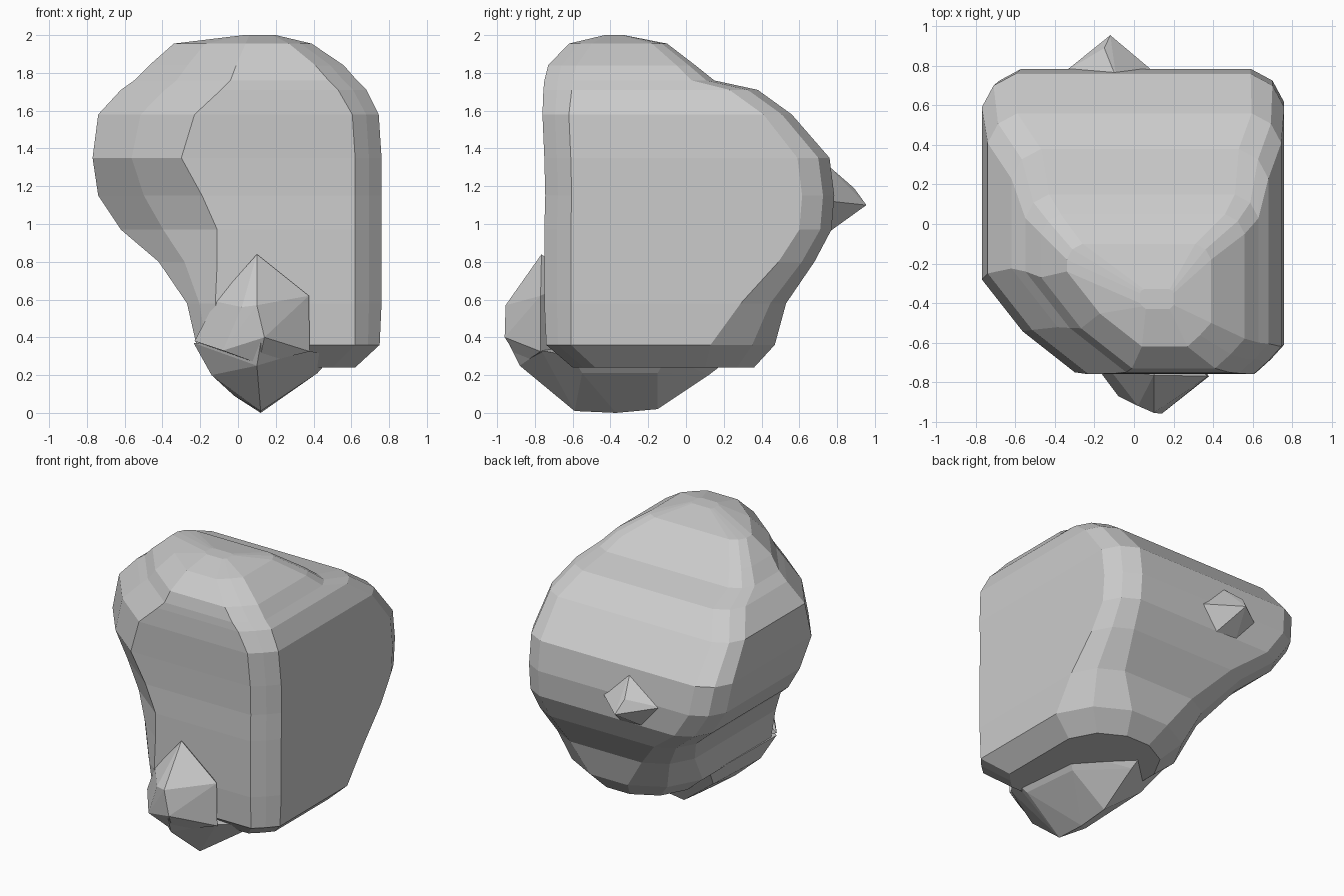
import bpy, bmesh


def finish(name, bm):
    bmesh.ops.recalc_face_normals(bm, faces=bm.faces)
    mesh = bpy.data.meshes.new(name)
    bm.to_mesh(mesh)
    bm.free()
    obj = bpy.data.objects.new(name, mesh)
    bpy.context.collection.objects.link(obj)
    return obj


def corner(a, b, c, bulge):
    # rounded corner from a to b, with c the sharp corner it replaces
    mid = [(a[i] + b[i]) / 2 * (1 - bulge) + c[i] * bulge for i in (0, 1)]
    return [a, tuple(mid), b]


def ring(xl, xr, yf, yb, cut, c, cb):
    # rounded rectangle with a wide diagonal cut at the front left
    pts = corner((xl, yf + cut), (xl + cut, yf), (xl, yf), 0.12)
    pts += [((xl + cut + xr - c) / 2, yf)]
    pts += corner((xr - c, yf), (xr, yf + c), (xr, yf), 0.05)
    pts += [(xr, (yf + yb) / 2)]
    pts += corner((xr, yb - cb), (xr - cb, yb), (xr, yb), 0.3)
    pts += [((xl + xr) / 2, yb)]
    pts += corner((xl + cb, yb), (xl, yb - cb), (xl, yb), 0.3)
    pts += [(xl, (yf + cut + yb - cb) / 2)]
    return pts


def hull(name, pts):
    bm = bmesh.new()
    for p in pts:
        bm.verts.new(p)
    bmesh.ops.convex_hull(bm, input=bm.verts)
    spare = [v for v in bm.verts if not v.link_faces]
    bmesh.ops.delete(bm, geom=spare, context='VERTS')
    return finish(name, bm)


# main boulder: z, left, right, front, back, front-left cut, front and back corners
rows = [
    (0.24, -0.08, 0.62, -0.60, 0.36, 0.12, 0.12, 0.26),
    (0.36, -0.22, 0.75, -0.74, 0.47, 0.12, 0.13, 0.34),
    (0.58, -0.27, 0.76, -0.75, 0.53, 0.15, 0.14, 0.24),
    (0.80, -0.42, 0.76, -0.75, 0.68, 0.31, 0.14, 0.19),
    (0.97, -0.62, 0.76, -0.75, 0.77, 0.51, 0.14, 0.17),
    (1.15, -0.74, 0.76, -0.745, 0.785, 0.55, 0.14, 0.17),
    (1.35, -0.77, 0.76, -0.75, 0.76, 0.47, 0.14, 0.17),
    (1.58, -0.74, 0.745, -0.76, 0.56, 0.51, 0.14, 0.15),
    (1.71, -0.62, 0.68, -0.755, 0.38, 0.53, 0.15, 0.15),
    (1.76, -0.55, 0.63, -0.75, 0.15, 0.51, 0.15, 0.12),
    (1.84, -0.47, 0.56, -0.73, 0.05, 0.46, 0.15, 0.10),
    (1.955, -0.34, 0.39, -0.62, -0.10, 0.38, 0.12, 0.08),
    (2.00, 0.03, 0.20, -0.43, -0.33, 0.03, 0.02, 0.02),
]
bm = bmesh.new()
loops = [[bm.verts.new((x, y, r[0])) for x, y in ring(*r[1:])] for r in rows]
for lo, hi in zip(loops, loops[1:]):
    n = len(lo)
    for i in range(n):
        j = (i + 1) % n
        bm.faces.new((lo[i], lo[j], hi[j], hi[i]))
bm.faces.new(loops[0][::-1])
bm.faces.new(loops[-1])
bmesh.ops.triangulate(bm, faces=bm.faces)
body = finish("boulder", bm)

# keel under the boulder with the nose at the front
keel = hull("keel", [
    (0.12, -0.59, 0.01), (0.12, -0.37, 0.0), (0.12, -0.15, 0.02),
    (0.42, -0.55, 0.21), (0.38, -0.15, 0.21), (0.12, 0.12, 0.20),
    (-0.02, -0.50, 0.09), (-0.14, -0.62, 0.2), (-0.14, -0.1, 0.22),
    (-0.235, -0.66, 0.37), (-0.22, 0.05, 0.37), (0.10, 0.25, 0.30),
    (0.50, -0.60, 0.30), (0.45, -0.10, 0.30), (0.37, -0.765, 0.33),
    (0.12, -0.94, 0.37), (0.10, -0.88, 0.25)])
nose = hull("nose", [
    (0.10, -0.765, 0.84), (0.10, -0.955, 0.57), (0.14, -0.96, 0.40),
    (0.02, -0.92, 0.56), (-0.08, -0.87, 0.33), (-0.12, -0.74, 0.59),
    (-0.23, -0.67, 0.38), (0.375, -0.77, 0.62), (0.38, -0.77, 0.325),
    (0.11, -0.87, 0.26), (0.12, -0.55, 0.31), (0.10, -0.60, 0.70)])

# small spike on the back
spike = hull("spike", [
    (-0.12, 0.955, 1.10), (-0.15, 0.89, 1.19), (-0.09, 0.74, 1.32),
    (-0.35, 0.77, 1.14), (0.10, 0.77, 1.12), (-0.20, 0.76, 0.97),
    (-0.03, 0.76, 0.96), (-0.12, 0.60, 1.12)])

# merge the parts into one solid rock
for part in (keel, nose, spike):
    mod = body.modifiers.new("merge", 'BOOLEAN')
    mod.operation = 'UNION'
    mod.solver = 'EXACT'
    mod.object = part
    bpy.context.view_layer.objects.active = body
    bpy.ops.object.modifier_apply(modifier=mod.name)
    bpy.data.objects.remove(part)
